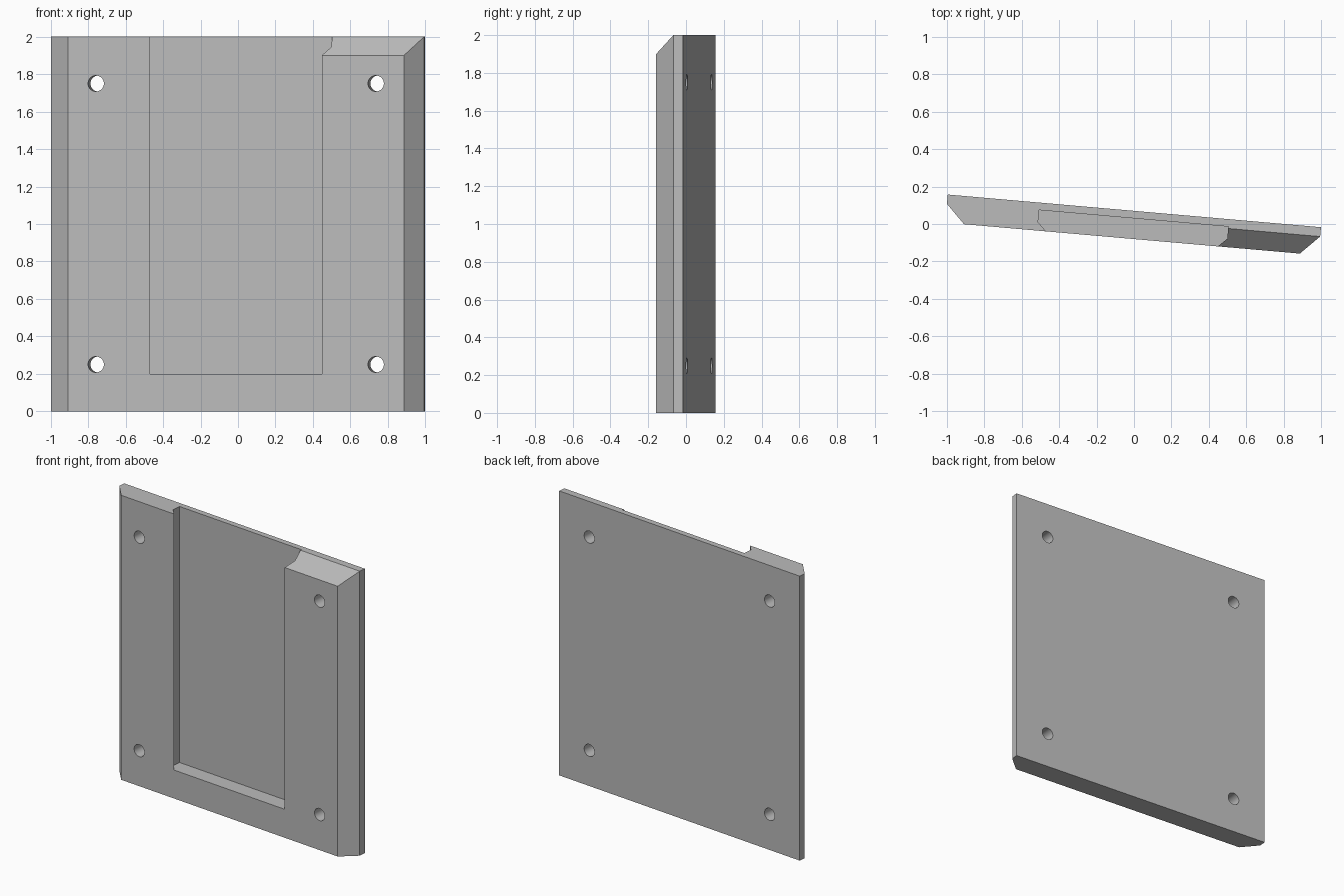
import bpy, bmesh, math
from mathutils import Matrix

cube = bpy.data.objects.get("Cube")
if cube:
    bpy.data.objects.remove(cube, do_unlink=True)

HEIGHT, THICK, BEVEL = 2.0, 0.15, 0.10

grey = bpy.data.materials.new("plain grey")
grey.use_nodes = True
colour = (0.5, 0.5, 0.5, 1)
grey.diffuse_color = colour
grey.node_tree.nodes["Principled BSDF"].inputs["Base Color"].default_value = colour


def prism(name, points, offset):
    """Extrude a closed outline along an offset vector."""
    bm = bmesh.new()
    face = bm.faces.new([bm.verts.new(p) for p in points])
    out = bmesh.ops.extrude_face_region(bm, geom=[face])
    moved = [v for v in out["geom"] if isinstance(v, bmesh.types.BMVert)]
    bmesh.ops.translate(bm, verts=moved, vec=offset)
    bmesh.ops.recalc_face_normals(bm, faces=bm.faces)
    mesh = bpy.data.meshes.new(name)
    bm.to_mesh(mesh)
    bm.free()
    mesh.materials.append(grey)
    obj = bpy.data.objects.new(name, mesh)
    bpy.context.collection.objects.link(obj)
    return obj


def mirrored(half):
    """Complete a plan outline by mirroring its right half."""
    return half + [(-x, y) for x, y in reversed(half)]


# Plate with bevelled upright edges; the back face lies on y = 0
plan = mirrored([(1, 0), (1, -0.05), (1 - BEVEL, -THICK)])
plate = prism("mounting_plate", [(x, y, 0) for x, y in plan], (0, 0, HEIGHT))

# Undercut slot, open at the top
slot = mirrored([(0.507, -0.04), (0.507, -0.105), (0.46, -THICK), (0.46, -0.2)])
cutters = [prism("slot_cutter", [(x, y, 0.2) for x, y in slot], (0, 0, HEIGHT))]

# Top bevel on the left of the slot only
front, top = -THICK, HEIGHT
wedge = [(0, front - 0.1, top - 2 * BEVEL), (0, front + 2 * BEVEL, top + BEVEL),
         (0, front - 0.1, top + BEVEL)]
cutters.append(prism("top_bevel_cutter", wedge, (1.2, 0, 0)))

# Four screw holes
for x in (-0.75, 0.75):
    for z in (0.25, 1.75):
        ring = [(x + 0.0425 * math.cos(a), -0.3, z + 0.0425 * math.sin(a))
                for a in (math.tau * i / 48 for i in range(48))]
        cutters.append(prism("screw_hole_cutter", ring, (0, 0.5, 0)))

# Apply the cuts
bpy.context.view_layer.objects.active = plate
plate.select_set(True)
for cutter in cutters:
    cutter.hide_render = True
    mod = plate.modifiers.new("cut", "BOOLEAN")
    mod.operation, mod.solver, mod.object = "DIFFERENCE", "EXACT", cutter
    bpy.ops.object.modifier_apply(modifier=mod.name)
for cutter in cutters:
    bpy.data.objects.remove(cutter, do_unlink=True)

# Turn the plate slightly about the vertical and centre it
plate.data.transform(Matrix.Translation((0.002, 0.07, 0))
                     @ Matrix.Rotation(math.radians(-5), 4, "Z"))
bpy.ops.object.shade_smooth_by_angle(angle=math.radians(25))
